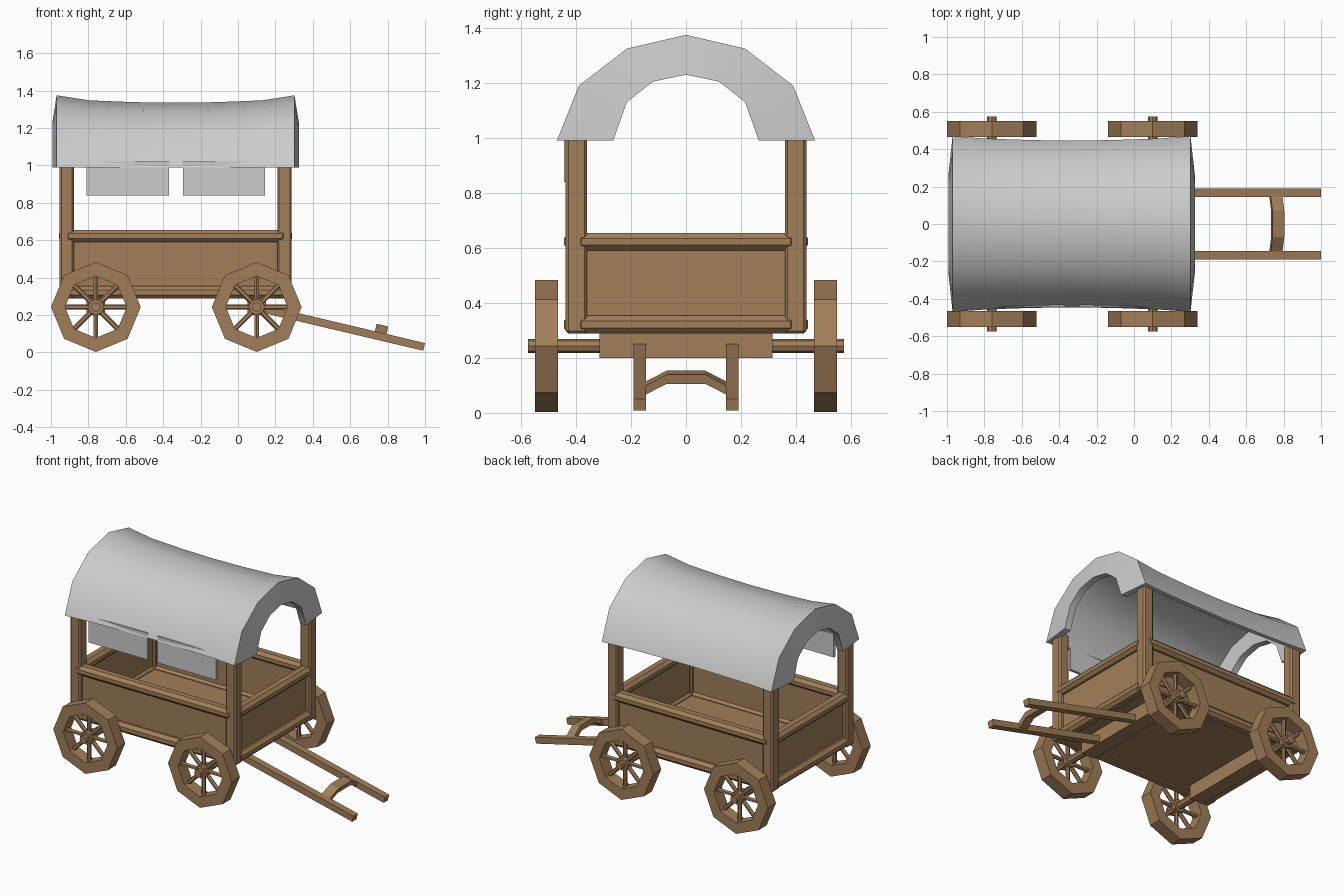
import bpy, bmesh, math
from mathutils import Vector, Matrix

if "Cube" in bpy.data.objects:
    bpy.data.objects.remove(bpy.data.objects["Cube"])

wood = bpy.data.materials.new("wood")
wood.diffuse_color = (0.36, 0.21, 0.10, 1)
wood.use_nodes = True
wood.node_tree.nodes["Principled BSDF"].inputs["Base Color"].default_value = wood.diffuse_color


def finish(name, bm, mat=wood):
    bmesh.ops.recalc_face_normals(bm, faces=bm.faces)
    me = bpy.data.meshes.new(name)
    bm.to_mesh(me)
    bm.free()
    ob = bpy.data.objects.new(name, me)
    bpy.context.collection.objects.link(ob)
    if mat:
        me.materials.append(mat)
    return ob


def box(name, lo, hi, bevel=0, mat=wood):
    lo, hi = Vector(lo), Vector(hi)
    bm = bmesh.new()
    bmesh.ops.create_cube(bm, size=1, matrix=Matrix.Translation((lo + hi) / 2) @ Matrix.Diagonal((*(hi - lo), 1)))
    if bevel:
        bmesh.ops.bevel(bm, geom=bm.edges[:], offset=bevel, segments=1, affect='EDGES')
    return finish(name, bm, mat)


def rod(bm, a, b, r, sides=8):
    a, b = Vector(a), Vector(b)
    rot = (b - a).to_track_quat('Z', 'Y').to_matrix().to_4x4()
    bmesh.ops.create_cone(bm, cap_ends=True, segments=sides, radius1=r, radius2=r, depth=(b - a).length,
                          matrix=Matrix.Translation((a + b) / 2) @ rot)


def loft(bm, rings, closed_rings, closed_profile):
    vs = [[bm.verts.new(p) for p in ring] for ring in rings]
    n, m = len(vs), len(vs[0])
    for i in range(n if closed_rings else n - 1):
        for j in range(m if closed_profile else m - 1):
            a, b = vs[i], vs[(i + 1) % n]
            k = (j + 1) % m
            bm.faces.new((a[j], a[k], b[k], b[j]))
    return vs


# Wheels, axles and bolsters
R, Z = 0.24, 0.243
for end, cx in (("rear", -0.76), ("front", 0.10)):
    for side, s in (("right", -1), ("left", 1)):
        bm = bmesh.new()
        rings = []
        for r, y in ((R, 0.465), (R, 0.55), (0.165, 0.55), (0.165, 0.465)):
            rings.append([(cx + r * math.cos(k * math.pi / 4), s * y, Z + r * math.sin(k * math.pi / 4))
                          for k in range(8)])
        loft(bm, rings, True, True)
        finish(f"{end}_{side}_wheel_rim", bm)
        bm = bmesh.new()
        for k in range(8):
            a = k * math.pi / 4
            d = Vector((math.cos(a), 0, math.sin(a)))
            c = Vector((cx, s * 0.508, Z))
            rod(bm, c, c + d * 0.172, 0.014, 6)
        rod(bm, (cx, s * 0.475, Z), (cx, s * 0.545, Z), 0.043)
        finish(f"{end}_{side}_wheel_spokes", bm)
    bm = bmesh.new()
    rod(bm, (cx, -0.575, Z), (cx, 0.575, Z), 0.026)
    finish(f"{end}_axle", bm)
    box(f"{end}_bolster", (cx - 0.05, -0.315, 0.2), (cx + 0.05, 0.315, 0.3))

# Wagon box: floor, posts, rails and panels
X0, X1 = -0.955, 0.287
box("floor", (X0 + 0.03, -0.41, 0.295), (X1 - 0.03, 0.41, 0.33))
for s in (-1, 1):
    for x in (X0, X1 - 0.077):
        ys = sorted((s * 0.36, s * 0.438))
        box("corner_post", (x, ys[0], 0.288), (x + 0.077, ys[1], 1.03), 0.01)
    for label, z0, z1 in (("bottom", 0.288, 0.355), ("top", 0.59, 0.655)):
        ys = sorted((s * 0.365, s * 0.443))
        box(f"{label}_side_rail", (X0 + 0.03, ys[0], z0), (X1 - 0.03, ys[1], z1), 0.02)
        xs = (X0 - 0.003, X0 + 0.075) if s < 0 else (X1 - 0.075, X1 + 0.003)
        box(f"{label}_end_rail", (xs[0], -0.40, z0), (xs[1], 0.40, z1), 0.02)
    ys = sorted((s * 0.38, s * 0.41))
    box("side_panel", (X0 + 0.05, ys[0], 0.31), (X1 - 0.05, ys[1], 0.62))
    xs = (X0 + 0.03, X0 + 0.06) if s < 0 else (X1 - 0.06, X1 - 0.03)
    box("end_panel", (xs[0], -0.38, 0.31), (xs[1], 0.38, 0.62))

# Draw shafts
a, b = Vector((0.08, 0, 0.246)), Vector((0.995, 0, 0.03))
d = (b - a).normalized()
up = Vector((-d.z, 0, d.x))
for s in (-1, 1):
    bm = bmesh.new()
    rings = [[p + up * h * 0.021 + Vector((0, s * 0.168 + w * 0.023, 0))
              for h, w in ((-1, -1), (-1, 1), (1, 1), (1, -1))] for p in (a, b)]
    for r in loft(bm, rings, False, True):
        bm.faces.new(r)
    finish("draw_shaft", bm)

# Arched crossbar between the shafts
bm = bmesh.new()
base = a + d * ((0.758 - a.x) / d.x)
rings = []
for y, h in ((-0.155, 0.0), (-0.07, 0.045), (0.07, 0.045), (0.155, 0.0)):
    rings.append([base + d * u * 0.032 + up * (h + v * 0.017) + Vector((0, y, 0))
                  for u, v in ((-1, -1), (-1, 1), (1, 1), (1, -1))])
vs = loft(bm, rings, False, True)
bm.faces.new(vs[0])
bm.faces.new(vs[-1])
finish("shaft_crossbar", bm)

# Canopy: one shell with a deep arched rim at each end
BASE = 0.99
OUT = ((0.47, 0), (0.39, 0.2), (0.215, 0.335), (0, 0.385))
RIM = ((0.265, 0), (0.215, 0.14), (0.12, 0.215), (0, 0.24))


def arch(prof, x, ky=1, kz=1):
    pts = list(prof) + [(-y, z) for y, z in prof[-2::-1]]
    return [(x, y * ky, BASE + z * kz) for y, z in pts]


sag = ((-0.97, 1, 1), (-0.795, 0.972, 0.93), (-0.56, 0.955, 0.905), (-0.333, 0.947, 0.897),
       (-0.11, 0.955, 0.905), (0.13, 0.972, 0.93), (0.302, 1, 1))
rings = [arch(OUT, *p) for p in sag]
rings += [arch(RIM, 0.325), arch(RIM, 0.28)]
inner = [(0.27, 0.99, 0.99)] + list(sag[-2:0:-1]) + [(-0.94, 0.99, 0.99)]
rings += [arch(OUT, x, ky - 0.06, kz - 0.07) for x, ky, kz in inner]
rings += [arch(RIM, -0.947), arch(RIM, -0.992)]
bm = bmesh.new()
vs = loft(bm, rings, True, False)
n, m = len(sag), len(rings)
for j in (0, -1):
    col = [r[j] for r in vs]
    for i in range(n - 1):
        q = m - 3 - i
        bm.faces.new((col[i], col[i + 1], col[q - 1], col[q]))
    bm.faces.new((col[n - 1], col[n], col[n + 1], col[n + 2]))
    bm.faces.new((col[0], col[m - 1], col[m - 2], col[m - 3]))
canopy = finish("canopy", bm, None)
bpy.context.view_layer.objects.active = canopy
canopy.select_set(True)
bpy.ops.object.shade_smooth_by_angle(angle=math.radians(45))

# Cloth flaps hanging on the front side
for x in (-0.81, -0.295):
    box("cloth_flap", (x, -0.443, 0.84), (x + 0.44, -0.425, 1.02), 0, None)
